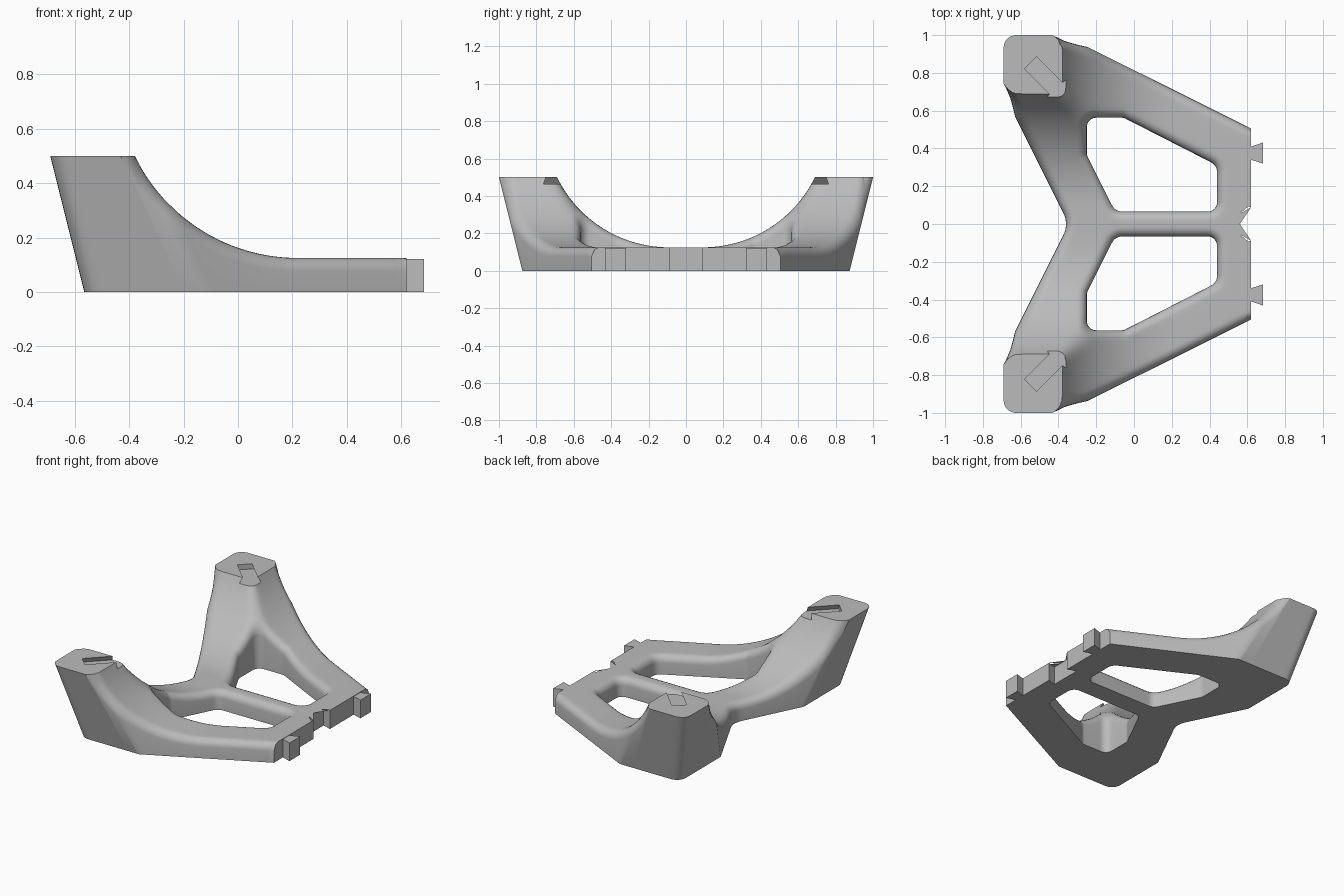
import bpy, bmesh, math
from mathutils import Vector
from mathutils.geometry import delaunay_2d_cdt

cube = bpy.data.objects.get("Cube")
if cube:
    bpy.data.objects.remove(cube, do_unlink=True)

grey = bpy.data.materials.new("plain_grey")
grey.use_nodes = True
grey.diffuse_color = (0.5, 0.5, 0.5, 1)
for node in grey.node_tree.nodes:
    if node.type == 'BSDF_PRINCIPLED':
        node.inputs["Base Color"].default_value = (0.5, 0.5, 0.5, 1)

THICK, TOP, ARC, FILLET = 0.125, 0.5, 0.667, 0.048
CUT_ABOVE = 0.7          # the legs are built too tall, then trimmed flat at TOP


def add_object(name, bm):
    bmesh.ops.recalc_face_normals(bm, faces=bm.faces[:])
    mesh = bpy.data.meshes.new(name)
    bm.to_mesh(mesh)
    bm.free()
    mesh.materials.append(grey)
    ob = bpy.data.objects.new(name, mesh)
    bpy.context.collection.objects.link(ob)
    return ob


def prism(name, first, second):
    """Solid between two matching rings of points."""
    bm = bmesh.new()
    a = [bm.verts.new(p) for p in first]
    b = [bm.verts.new(p) for p in second]
    bm.faces.new(a)
    bm.faces.new(b[::-1])
    for i in range(len(a)):
        j = (i + 1) % len(a)
        bm.faces.new((a[i], b[i], b[j], a[j]))
    return add_object(name, bm)


def rounded(corners, counts):
    """Polygon with rounded corners and subdivided sides: (point, side tag)."""
    n, parts = len(corners), []
    for j, (x, y, r) in enumerate(corners):
        p = Vector((x, y))
        u = (Vector(corners[j - 1][:2]) - p).normalized()
        v = (Vector(corners[(j + 1) % n][:2]) - p).normalized()
        if r == 0:
            parts.append([p])
            continue
        half = u.angle(v) / 2
        c = p + (u + v).normalized() * r / math.sin(half)
        a, b = p + u * r / math.tan(half) - c, p + v * r / math.tan(half) - c
        phi = math.pi - 2 * half
        parts.append([c + (a * math.sin((1 - k / 7) * phi) + b * math.sin(k / 7 * phi))
                      / math.sin(phi) for k in range(8)])
    out = []
    for j, part in enumerate(parts):
        out += [(p, j) for p in part]
        end = parts[(j + 1) % n][0]
        out += [(part[-1].lerp(end, k / counts[j]), j + 0.5) for k in range(1, counts[j])]
    return out


def outline(z):
    """Plan of the frame at height z; the outer leg walls lean outwards."""
    wx, wy = -0.565 - 0.25 * z, 0.875 + 0.25 * z
    side = [(0.62, 0.505, 0), ((0.8145 - wy) * 2, wy, 0), (wx, wy, 0.065),
            (wx, (-0.345 - wx) * 2, 0)]
    mirror = [(x, -y, r) for x, y, r in reversed(side)]
    notch = [(0.62, -0.088, 0), (0.56, -0.108, 0), (0.56, 0.108, 0), (0.62, 0.088, 0)]
    return rounded(side + [(-0.345, 0, 0.127)] + mirror + notch, [24] * 9 + [4] * 3 + [24])


# Height of the top: two concave sweeps meeting in a softened ridge
def rise(t):
    t = max(t, 0)
    s = min(t, 0.6)
    root = math.sqrt(ARC * ARC - s * s)
    return THICK + ARC - root + (t - s) * s / root


def sweep(x, y):
    a, b = rise(0.22 - x), rise(abs(y) - 0.09)
    low = min(a, b)
    k = min(0.1, 0.8 * (low - THICK)) + 1e-6
    return low - max(k - abs(a - b), 0) ** 2 / (4 * k)


def height(x, y, d):
    """Top height at distance d from a filleted edge."""
    h, e = sweep(x, y), 1e-4
    slope = math.hypot(sweep(x + e, y) - h, sweep(x, y + e) - h) / e
    drop = 0
    if d < FILLET:
        drop = FILLET - math.sqrt(max(FILLET ** 2 - (FILLET - d) ** 2, 0))
    return min(h - drop * min(math.hypot(1, slope), 2.3), CUT_ABOVE)


# Rim of the frame, solved for where each leaning wall meets the top
base, unit = outline(0), outline(1)
foot = [p for p, tag in base]
tags = [tag for p, tag in base]
rim = []
for p, (q, tag) in zip(foot, unit):
    lo, hi = 0, CUT_ABOVE
    for step in range(30):
        mid = (lo + hi) / 2
        s = p.lerp(q, mid)
        if height(s.x, s.y, 0) > mid:
            lo = mid
        else:
            hi = mid
    s = p if tag > 8 else p.lerp(q, lo)
    rim.append((s.x, s.y, lo))

# Two mirrored window openings
window = [(-0.25, 0.563, 0.05), (-0.055, 0.563, 0.05), (0.44, 0.31, 0.06),
          (0.44, 0.066, 0.05), (-0.10, 0.066, 0.06), (-0.25, 0.366, 0.05)]
hole = [p for p, tag in rounded(window, [12, 18, 10, 20, 14, 9])]
holes = [hole, [Vector((p.x, -p.y)) for p in reversed(hole)]]
loops = [rim] + [[(p.x, p.y, height(p.x, p.y, 0)) for p in h] for h in holes]
feet = [foot] + holes


def segments(loop):
    return [(*loop[i][:2], *loop[(i + 1) % len(loop)][:2]) for i in range(len(loop))]


soft = [s for s, tag in zip(segments(rim), tags) if tag < 8]
soft += segments(loops[1]) + segments(loops[2])
walls = [s for loop in loops for s in segments(loop)]


def edge_distance(x, y):
    best = 9
    for ax, ay, bx, by in soft:
        dx, dy = bx - ax, by - ay
        t = ((x - ax) * dx + (y - ay) * dy) / (dx * dx + dy * dy + 1e-12)
        t = min(max(t, 0), 1)
        best = min(best, (x - ax - t * dx) ** 2 + (y - ay - t * dy) ** 2)
    return math.sqrt(best)


def inside(x, y, edges):
    odd = False
    for ax, ay, bx, by in edges:
        if (ay > y) != (by > y) and x < ax + (y - ay) / (by - ay) * (bx - ax):
            odd = not odd
    return odd


# The front edge stays sharp and only follows the fillet at its ends
loops[0] = rim = [(x, y, height(x, y, edge_distance(x, y))) if tag > 8 else (x, y, z)
                  for (x, y, z), tag in zip(rim, tags)]

# Surface points: fillet rings along the edges, a grid elsewhere
inner = []
for loop in loops:
    for i, (x, y, z) in enumerate(loop):
        if loop is rim and tags[i] > 8:
            continue
        nxt = loop[(i + 1) % len(loop)]
        n = Vector((loop[i - 1][1] - nxt[1], nxt[0] - loop[i - 1][0])).normalized()
        for part in (0.05, 0.2, 0.45, 0.75, 1):
            d = FILLET * part
            px, py = x + n.x * d, y + n.y * d
            if px < 0.612 and inside(px, py, walls):
                near = edge_distance(px, py)
                if near > 0.85 * d:
                    inner.append((px, py, height(px, py, near)))
for i in range(52):
    for j in range(80):
        x, y = -0.74 + i * 0.026, -1.04 + j * 0.0263
        if x < 0.61 and inside(x, y, walls):
            near = edge_distance(x, y)
            if near > FILLET + 0.01:
                inner.append((x, y, height(x, y, near)))

bm = bmesh.new()


def cap(rings, extra):
    """Triangulated face with holes; returns the rim vertices of each ring."""
    pts, edges, spans = [], [], []
    for ring in rings:
        start, n = len(pts), len(ring)
        pts += ring
        edges += [(start + i, start + (i + 1) % n) for i in range(n)]
        spans.append((start, n))
    border = len(pts)
    pts = pts + extra
    res = delaunay_2d_cdt([Vector(p[:2]) for p in pts], edges, [], 0, 1e-6)
    where, made = {}, []
    for k, sources in enumerate(res[3]):
        made.append(bm.verts.new(pts[sources[0]]))
        for s in sources:
            where[s] = k
    outer = [s for ring in rings for s in segments(ring)]
    rim_ids = {where[i] for i in range(border)}
    for f in res[2]:
        mid = sum((made[k].co for k in f), Vector()) / 3
        if any(k not in rim_ids for k in f) or inside(mid.x, mid.y, outer):
            bm.faces.new([made[k] for k in f])
    return [[made[where[s + i]] for i in range(n)] for s, n in spans]


# Frame: top, underside and walls, trimmed flat at the pads
upper = cap(loops, inner)
lower = cap([[(p.x, p.y, 0) for p in ring] for ring in feet], [])
for a, b in zip(upper, lower):
    for i in range(len(a)):
        j = (i + 1) % len(a)
        bm.faces.new((b[i], b[j], a[j], a[i]))
bmesh.ops.recalc_face_normals(bm, faces=bm.faces[:])
bmesh.ops.bisect_plane(bm, geom=bm.verts[:] + bm.edges[:] + bm.faces[:],
                       plane_co=(0, 0, TOP), plane_no=(0, 0, 1), clear_outer=True)
bmesh.ops.remove_doubles(bm, verts=bm.verts[:], dist=1e-5)
bmesh.ops.holes_fill(bm, edges=[e for e in bm.edges if e.is_boundary], sides=0)
frame = add_object("corner_frame", bm)
bpy.context.view_layer.objects.active = frame
frame.select_set(True)

for side in (1, -1):
    # Diagonal dovetail slot in each pad
    along = Vector((1, -side, 0)).normalized()
    across = Vector((1, side, 0)).normalized()
    start = Vector((-0.548, 0.854 * side, 0))
    ring = [start + across * w + Vector((0, 0, z)) for w, z in
            ((-0.067, 0.465), (0.067, 0.465), (0.032, 0.52), (-0.032, 0.52))]
    cutter = prism("slot_cutter", ring, [p + along * 0.32 for p in ring])
    cutter.hide_render = True
    cut = frame.modifiers.new("slot", 'BOOLEAN')
    cut.operation, cut.solver, cut.object = 'DIFFERENCE', 'EXACT', cutter
    bpy.ops.object.modifier_apply(modifier=cut.name)
    bpy.data.objects.remove(cutter, do_unlink=True)
    # Dovetail tab on the front edge
    plan = [(0.615, 0.34), (0.62, 0.34), (0.684, 0.32), (0.684, 0.432),
            (0.62, 0.41), (0.615, 0.41)]
    prism("left_tab" if side > 0 else "right_tab",
          [(x, y * side, 0) for x, y in plan], [(x, y * side, 0.122) for x, y in plan])

bpy.ops.object.shade_smooth_by_angle()
